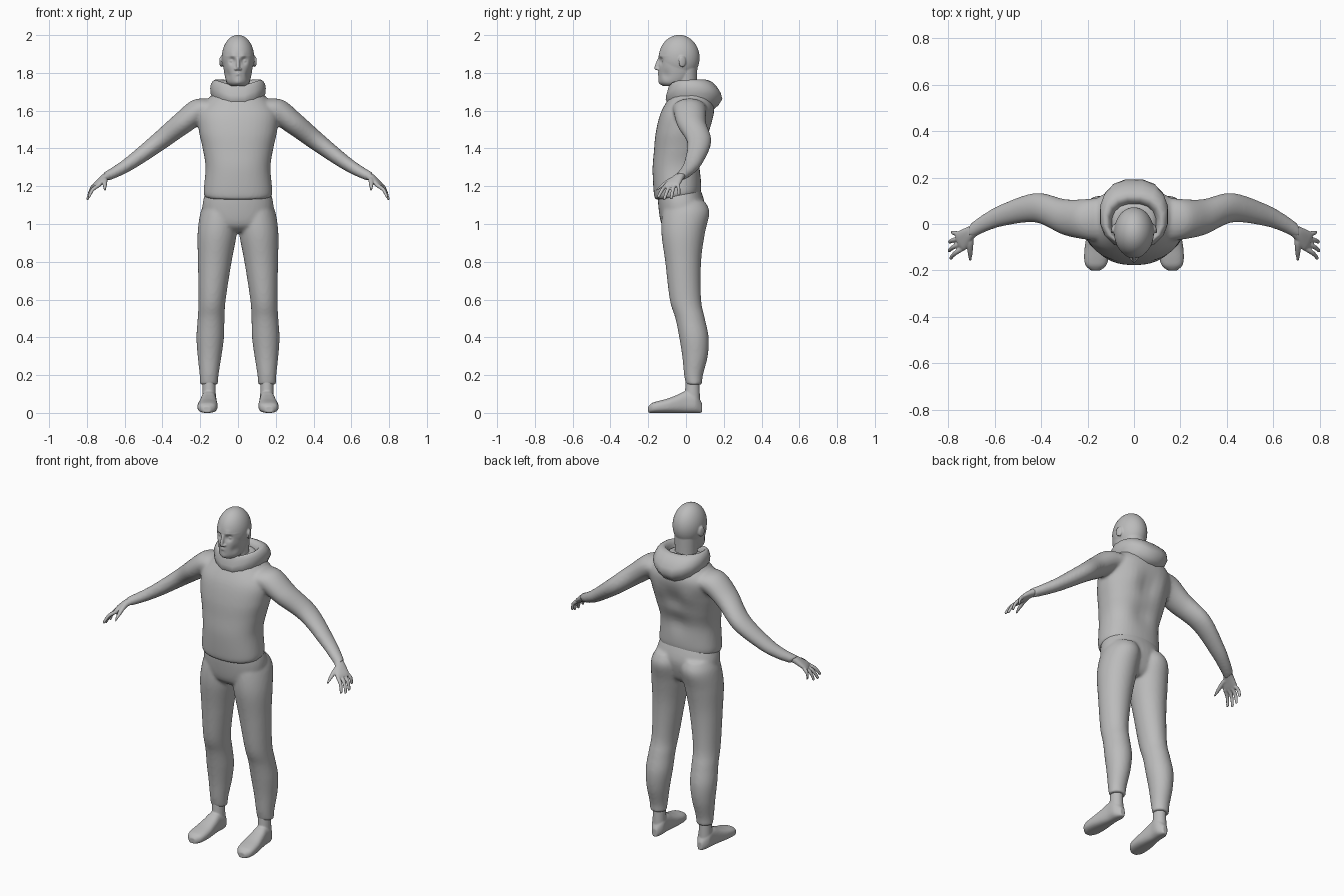
import bpy, bmesh, math
from mathutils import Vector, Matrix

cube = bpy.data.objects.get("Cube")
if cube:
    bpy.data.objects.remove(cube)

shade = (0.5, 0.5, 0.5, 1)
grey = bpy.data.materials.new("plain grey")
grey.use_nodes = True
grey.diffuse_color = shade
grey.node_tree.nodes["Principled BSDF"].inputs["Base Color"].default_value = shade

X, Y, Z = Vector((1, 0, 0)), Vector((0, 1, 0)), Vector((0, 0, 1))


def smooth_rows(rows, steps):
    """Catmull-Rom interpolation through rows of numbers."""
    last = len(rows) - 1
    result = []
    for i in range(last):
        before, start, end, after = rows[max(i - 1, 0)], rows[i], rows[i + 1], rows[min(i + 2, last)]
        for k in range(steps):
            t = k / steps
            result.append([q + t / 2 * (r - p + t * (2 * p - 5 * q + 4 * r - s + t * (3 * (q - r) + s - p)))
                           for p, q, r, s in zip(before, start, end, after)])
    return result + [list(rows[last])]


def loft(bm, rows, u=X, v=Y, power=2, segments=40, steps=6, side=1):
    """Skin rounded sections given as (x, y, z, radius along u, radius along v)."""
    def bulge(value):
        return math.copysign(abs(value) ** (2 / power), value)

    rings = []
    for x, y, z, ru, rv in smooth_rows(rows, steps):
        ring = []
        for k in range(segments):
            angle = math.tau * (k + 0.5) / segments
            point = Vector((x, y, z)) + u * ru * bulge(math.cos(angle)) + v * rv * bulge(math.sin(angle))
            point.x *= side
            ring.append(bm.verts.new(point))
        rings.append(ring)
    for lower, upper in zip(rings, rings[1:]):
        for k in range(segments):
            following = (k + 1) % segments
            bm.faces.new((lower[k], lower[following], upper[following], upper[k]))
    bm.faces.new(rings[0])
    bm.faces.new(rings[-1])


def upright(rows, place=lambda z: 0):
    """Turn (z, front, back, half width) into loft rows, placed sideways by a rule."""
    return [(place(z), (front + back) / 2, z, width, (back - front) / 2)
            for z, front, back, width in rows]


def blob(bm, centre, size, turn=0):
    matrix = Matrix.Translation(centre) @ Matrix.Rotation(turn, 4, "Z") @ Matrix.Diagonal((*size, 1))
    bmesh.ops.create_uvsphere(bm, u_segments=48, v_segments=32, radius=1, matrix=matrix)


def push(bm, centre, radius, offset):
    """Soft sculpting push around a point."""
    centre, offset = Vector(centre), Vector(offset)
    for vert in bm.verts:
        vert.co += offset * math.exp(-((vert.co - centre).length / radius) ** 2)


def finish(bm, name, voxel=None, relax=0):
    """Make the object; a voxel size blends its overlapping pieces into one skin."""
    bmesh.ops.recalc_face_normals(bm, faces=bm.faces)
    mesh = bpy.data.meshes.new(name)
    bm.to_mesh(mesh)
    bm.free()
    mesh.materials.append(grey)
    mesh.polygons.foreach_set("use_smooth", [True] * len(mesh.polygons))
    obj = bpy.data.objects.new(name, mesh)
    bpy.context.collection.objects.link(obj)
    if voxel:
        blend = obj.modifiers.new("Blend", "REMESH")
        blend.mode, blend.voxel_size, blend.use_smooth_shade = "VOXEL", voxel, True
        soften = obj.modifiers.new("Soften", "SMOOTH")
        soften.factor, soften.iterations = 0.5, relax


# Head: skull, jaw and neck, then the face sculpted on
bm = bmesh.new()
blob(bm, (0, -.036, 1.88), (.086, .108, .121))
loft(bm, upright([(1.73, -.12, 0, .04), (1.75, -.14, .02, .06), (1.8, -.145, .05, .073),
                  (1.89, -.145, .06, .084)]), segments=64, steps=10)
loft(bm, upright([(1.64, -.05, .07, .07), (1.7, -.06, .06, .062), (1.84, -.06, .06, .065)]))
push(bm, (0, -.15, 1.79), .014, Y * -.008)
push(bm, (0, -.15, 1.783), .006, Y * .008)
push(bm, (0, -.14, 1.75), .02, Y * -.006)
for side in (1, -1):
    push(bm, (side * .033, -.14, 1.864), .018, Y * .018)
    push(bm, (side * .03, -.14, 1.89), .016, Y * -.006)
    push(bm, (side * .06, -.11, 1.79), .025, X * side * -.007)
    blob(bm, (side * .032, -.117, 1.863), (.014, .012, .009))
    blob(bm, (side * .09, -.02, 1.86), (.007, .02, .03), side * .3)
    blob(bm, (side * .011, -.148, 1.82), (.008, .01, .007))
loft(bm, [(0, -.14, 1.88, .008, .008), (0, -.15, 1.83, .01, .018), (0, -.15, 1.815, .008, .014)],
     segments=16)
finish(bm, "head", .0042, 2)

# Sweatshirt: torso and both sleeves, the sleeves tapering outwards
bm = bmesh.new()
loft(bm, upright([
    (1.14, -.16, .07, .17), (1.17, -.17, .08, .182), (1.3, -.177, .085, .172), (1.4, -.17, .11, .187),
    (1.5, -.16, .13, .208), (1.6, -.135, .15, .21), (1.68, -.09, .12, .14), (1.73, -.06, .08, .08)]),
    v=Vector((0, 1, .1)), power=2.3)
push(bm, (0, .1, 1.33), .07, Y * -.018)
push(bm, (0, .13, 1.47), .06, Y * -.016)
sleeve = [(.1, .02, 1.6), (.2, .02, 1.6), (.3, .03, 1.53), (.42, .07, 1.435), (.56, .04, 1.33),
          (.64, .006, 1.28), (.7, -.03, 1.25)]
for side in (1, -1):
    push(bm, (side * .1, .13, 1.52), .06, Y * .01)
    loft(bm, [(x, y, z, .11 * (1 - x), .085 * (1 - x)) for x, y, z in sleeve],
         Y, Vector((.56, 0, .83)), side=side)
finish(bm, "sweatshirt", .009, 5)

# Folded hood around the neck, dipping at the front and hanging at the back
bm = bmesh.new()
loft(bm, upright([
    (1.62, -.08, .15, .12), (1.69, -.11, .195, .147), (1.74, -.1, .165, .146),
    (1.765, -.09, .12, .122), (1.74, -.08, .09, .1), (1.68, -.07, .08, .09)]),
    power=2.3, segments=16, steps=2)
push(bm, (0, -.13, 1.73), .1, Z * -.045)
push(bm, (0, .2, 1.68), .08, Z * -.035)
finish(bm, "hood")

# Trousers: hips and both legs, the legs spreading towards the ankles
bm = bmesh.new()
loft(bm, upright([(.96, -.09, .05, .09), (1, -.13, .08, .17), (1.1, -.147, .1, .188),
                  (1.2, -.15, .07, .162)]), power=2.2)
leg = upright([
    (.15, 0, .085, .047), (.2, -.01, .09, .05), (.3, -.02, .115, .063), (.4, -.036, .12, .073),
    (.5, -.056, .1, .071), (.6, -.086, .08, .072), (.8, -.11, .08, .089), (.95, -.13, .1, .104),
    (1.06, -.126, .124, .1), (1.12, -.11, .1, .08)], lambda z: .155 - .05 * z * z)
for side in (1, -1):
    loft(bm, leg, side=side)
finish(bm, "trousers", .009, 5)

# Hands: palm, four fanned fingers and a thumb
across = Vector((.35, .93, 0))
thin = Vector((.6, -.2, .75))
knuckles = Vector((.744, -.072, 1.208))
for side, name in ((1, "left_hand"), (-1, "right_hand")):
    bm = bmesh.new()
    loft(bm, [(.66, -.01, 1.27, .024, .02), (.7, -.036, 1.25, .028, .02),
              (.74, -.07, 1.215, .043, .015), (.757, -.076, 1.2, .036, .01)],
         across, thin, 2.3, side=side)
    for i, reach in enumerate((.9, 1.05, 1, .75)):
        spread = i - 1.5
        base = knuckles + across * spread * .022
        tip = knuckles + Vector((.052, -.025, -.075)) * reach + Y * spread * .036
        middle = base.lerp(tip, .5) + Vector((.008, 0, .007))
        joints = [(base, .011), (middle, .01), (middle.lerp(tip, .9), .008), (tip, .004)]
        loft(bm, [(*point, r, r) for point, r in joints], across, thin, segments=12, side=side)
    thumb = [(-.045, 1.24, .015), (-.085, 1.23, .014), (-.125, 1.205, .011), (-.157, 1.18, .005)]
    loft(bm, [(.705, y, z, r, r) for y, z, r in thumb], X, Z, segments=12, side=side)
    finish(bm, name, .004, 2)

# Feet: ankle and shoe, flat on the ground and turned slightly outwards
ankle = upright([(.05, -.01, .075, .037), (.19, 0, .07, .033)], lambda z: .153)
shoe = [(.085, .05, .015), (.05, .105, .038), (0, .115, .04), (-.05, .094, .046),
        (-.1, .075, .052), (-.15, .062, .052), (-.18, .052, .043), (-.2, .035, .02)]
for side, name in ((1, "left_foot"), (-1, "right_foot")):
    bm = bmesh.new()
    loft(bm, ankle, side=side)
    loft(bm, [(.155 - .05 * y, y, top / 2, width, top / 2) for y, top, width in shoe],
         X, Z, 2.6, side=side)
    finish(bm, name, .005, 3)
